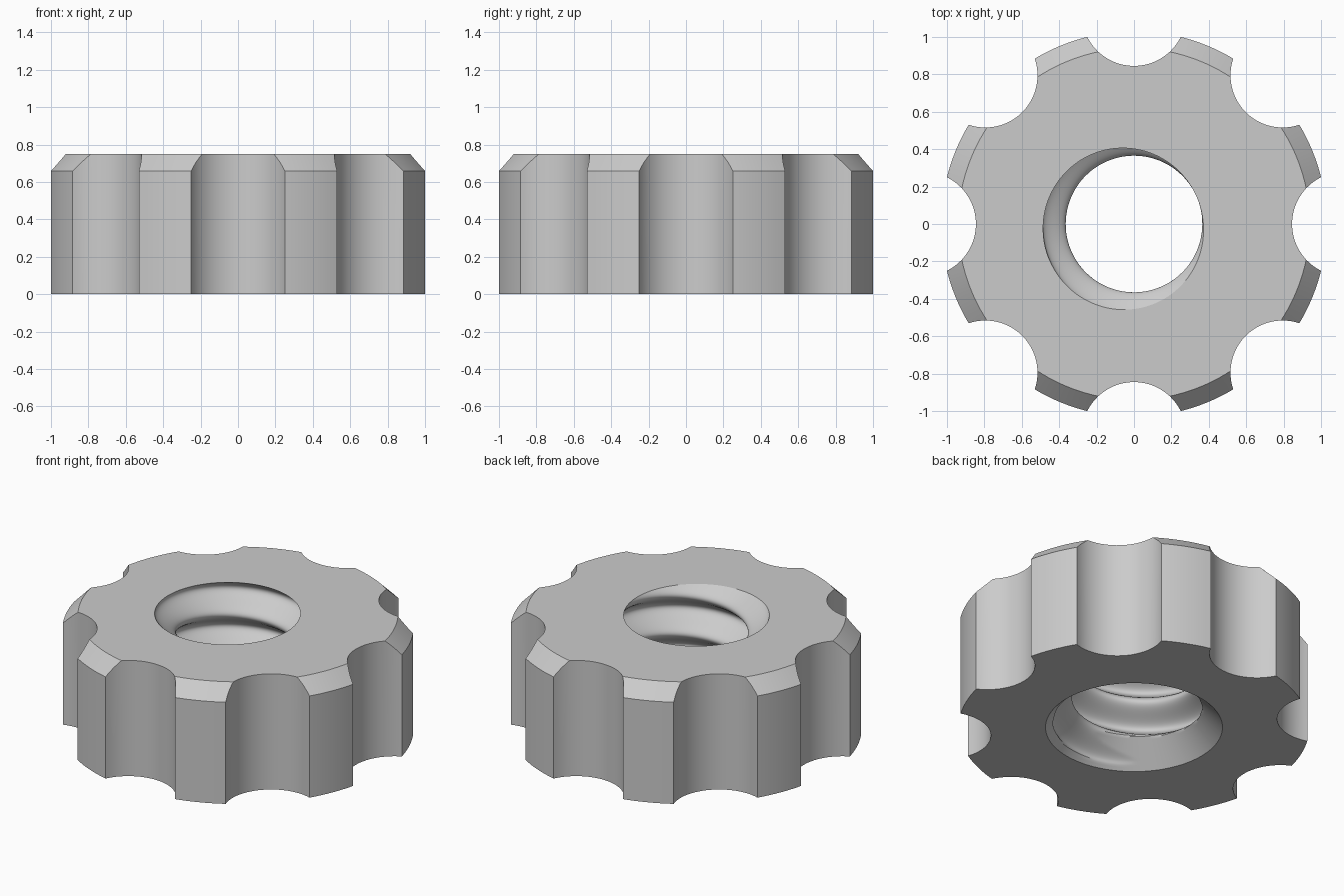
import bpy
import bmesh
from math import sin, cos, atan2, asin, acos, hypot, pi, radians

if "Cube" in bpy.data.objects:
    bpy.data.objects.remove(bpy.data.objects["Cube"])

HEIGHT, RADIUS, TOP_RADIUS = 0.75, 1.031, 0.94     # body with a 45 degree top chamfer
LOBES, GRIP_R, GRIP_D = 8, 0.279, 1.124            # scallop radius and centre distance
BORE, DEPTH, PITCH, PHASE = 0.428, 0.063, 0.25, radians(205)
SINK, ROWS = 0.52, 90                              # bottom countersink, bore rows


def span(a, b, n):
    """n evenly spaced values from a up to, but not including, b."""
    return [a + (b - a) * i / n for i in range(n)]


def grip_angle(r):
    """Angle around a scallop's centre at which it reaches radius r."""
    return acos((GRIP_R ** 2 + GRIP_D ** 2 - r * r) / (2 * GRIP_R * GRIP_D))


def outline():
    """Polar outline (angle, radius) with one scallop and one lobe per sector."""
    ta, tb = grip_angle(RADIUS), grip_angle(TOP_RADIUS)
    sector = []
    for t in span(-ta, -tb, 4) + span(-tb, tb, 14) + span(tb, ta, 4):
        x, y = GRIP_D - GRIP_R * cos(t), GRIP_R * sin(t)
        sector.append((atan2(y, x), hypot(x, y)))
    edge = asin(GRIP_R * sin(ta) / RADIUS)
    step = 2 * pi / LOBES
    sector += [(a, RADIUS) for a in span(edge, step - edge, 8)]
    return [(a + k * step, r) for k in range(LOBES) for a, r in sector]


def bore_radius(a, z):
    """Right-hand rounded thread, opened by the countersink."""
    turn = a - PHASE - 2 * pi * (z - HEIGHT) / PITCH
    return max(BORE + DEPTH * cos(turn), SINK - z)


# Nut: each column runs up the bore, over the top, down the side and underneath
bm = bmesh.new()
columns = []
for a, r in outline():
    rim = min(r, TOP_RADIUS)
    section = [(bore_radius(a, HEIGHT * i / ROWS), HEIGHT * i / ROWS)
               for i in range(ROWS + 1)]
    section += [(rim, HEIGHT), (r, HEIGHT - (r - rim)), (r, 0)]
    columns.append([bm.verts.new((p * cos(a), p * sin(a), z)) for p, z in section])

for i, col in enumerate(columns):
    nxt = columns[(i + 1) % len(columns)]
    for j in range(len(col)):
        k = (j + 1) % len(col)
        bm.faces.new((col[j], nxt[j], nxt[k], col[k]))

bmesh.ops.remove_doubles(bm, verts=bm.verts, dist=0.0001)
bmesh.ops.recalc_face_normals(bm, faces=bm.faces)
mesh = bpy.data.meshes.new("thumb_nut")
bm.to_mesh(mesh)
bm.free()

# Single grey finish
grey = bpy.data.materials.new("light_grey")
grey.use_nodes = True
colour = (0.6, 0.6, 0.6, 1)
grey.diffuse_color = colour
grey.node_tree.nodes["Principled BSDF"].inputs["Base Color"].default_value = colour
mesh.materials.append(grey)

nut = bpy.data.objects.new("thumb_nut", mesh)
bpy.context.collection.objects.link(nut)
bpy.ops.object.select_all(action="DESELECT")
nut.select_set(True)
bpy.context.view_layer.objects.active = nut
bpy.ops.object.shade_smooth_by_angle(angle=radians(30))
